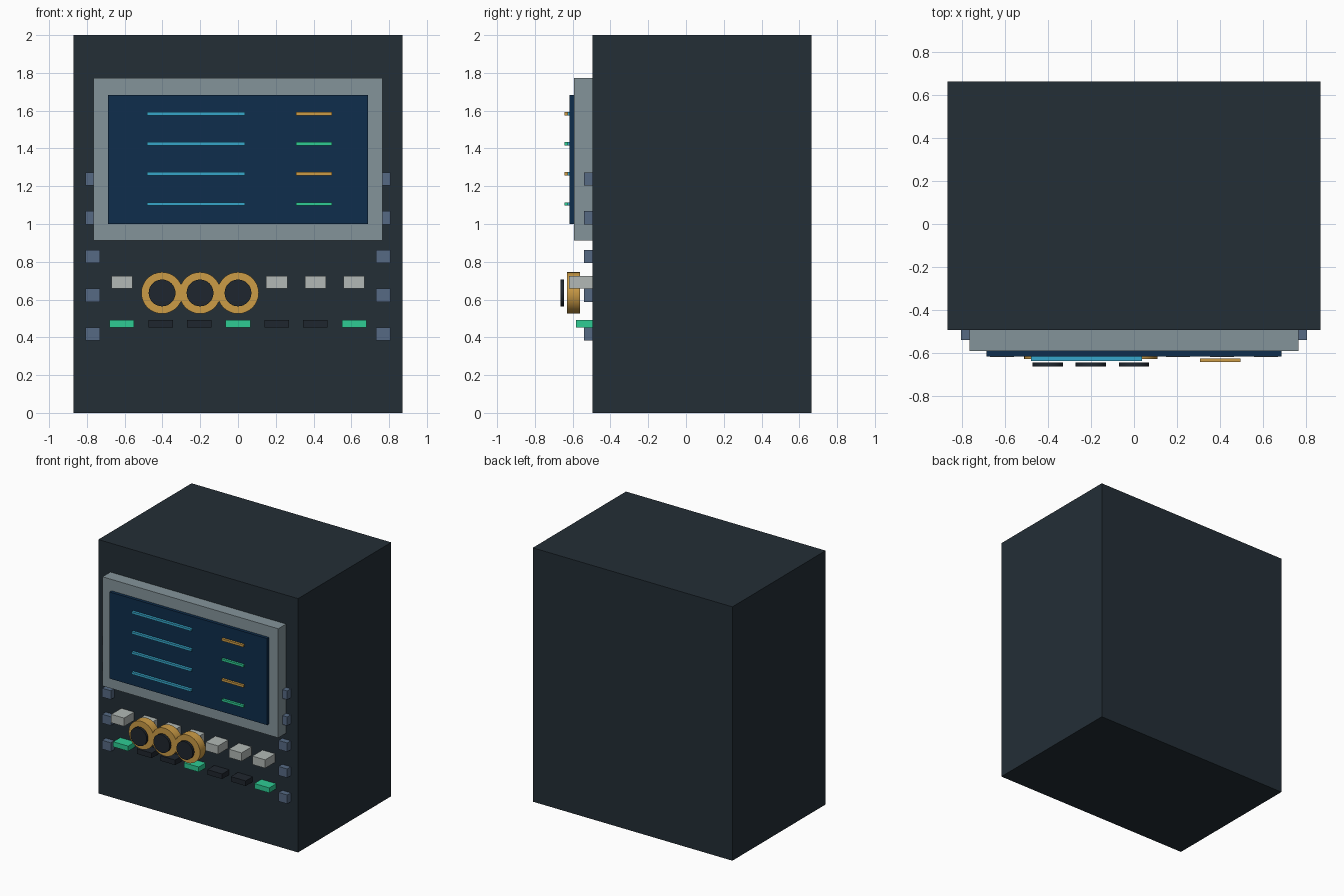
import bpy
import math
from mathutils import Matrix

cube = bpy.data.objects.get("Cube")
if cube:
    bpy.data.objects.remove(cube, do_unlink=True)


def material(name, rgb):
    """Flat material from sRGB bytes, stored as linear values."""
    linear = [((c / 255 + 0.055) / 1.055) ** 2.4 if c > 10 else c / 255 / 12.92 for c in rgb]
    mat = bpy.data.materials.new(name)
    mat.use_nodes = True
    mat.diffuse_color = (*linear, 1)
    mat.node_tree.nodes["Principled BSDF"].inputs["Base Color"].default_value = (*linear, 1)
    return mat


charcoal = material("charcoal", (35, 46, 54))
grey = material("bezel grey", (132, 148, 154))
navy = material("screen navy", (14, 45, 76))
cyan = material("cyan", (54, 166, 202))
amber = material("amber", (204, 156, 70))
green = material("green", (46, 204, 148))
ivory = material("button ivory", (178, 185, 182))
slate = material("bolt slate", (86, 106, 132))
black = material("near black", (31, 38, 46))


def box(name, mat, x, z, width, height, front, back):
    """Box centred on x and z, spanning front to back in y."""
    bpy.ops.mesh.primitive_cube_add(size=1)
    obj = bpy.context.object
    obj.name = name
    obj.data.transform(Matrix.Diagonal((width, back - front, height, 1)))
    obj.location = (x, (front + back) / 2, z)
    obj.data.materials.append(mat)
    return obj


def disc(name, mat, x, z, radius, front, back):
    """Cylinder whose axis runs along y."""
    bpy.ops.mesh.primitive_cylinder_add(
        vertices=32, radius=radius, depth=back - front,
        location=(x, (front + back) / 2, z), rotation=(math.pi / 2, 0, 0))
    obj = bpy.context.object
    obj.name = name
    obj.data.materials.append(mat)
    bpy.ops.object.shade_smooth_by_angle()
    return obj


FACE = -0.495  # y of the cabinet front

# Cabinet and display
box("cabinet", charcoal, 0, 1, 1.74, 2, FACE, 0.665)
box("screen_bezel", grey, 0, 1.342, 1.532, 0.86, -0.593, FACE)
box("screen", navy, 0, 1.342, 1.374, 0.682, -0.618, -0.593)

# Readout lines on the display
for row in range(4):
    z = 1.583 - row * 0.159
    box(f"long_readout_{row + 1}", cyan, -0.222, z, 0.518, 0.018, -0.638, -0.616)
    box(f"short_readout_{row + 1}", (amber, green)[row % 2], 0.402, z,
        0.19, 0.018, -0.644, -0.626)

# Bolts down both sides
for side, label in ((1, "left"), (-1, "right")):
    for row in range(5):
        box(f"{label}_bolt_{row + 1}", slate, side * 0.769, 0.418 + row * 0.205,
            0.076, 0.07, -0.54, FACE)

# Push buttons with an indicator lamp below each
for i in range(7):
    x = (i - 3) * 0.205
    box(f"button_{i + 1}", ivory, x, 0.691, 0.112, 0.066, -0.62, FACE)
    box(f"lamp_{i + 1}", green if i % 3 == 0 else black, x, 0.471,
        0.13, 0.04, -0.582, FACE)

# Dials with dark caps
for i in range(3):
    x = (i - 2) * 0.201
    disc(f"dial_{i + 1}", amber, x, 0.635, 0.11, -0.63, -0.56)
    disc(f"dial_cap_{i + 1}", black, x, 0.635, 0.071, -0.665, -0.645)
